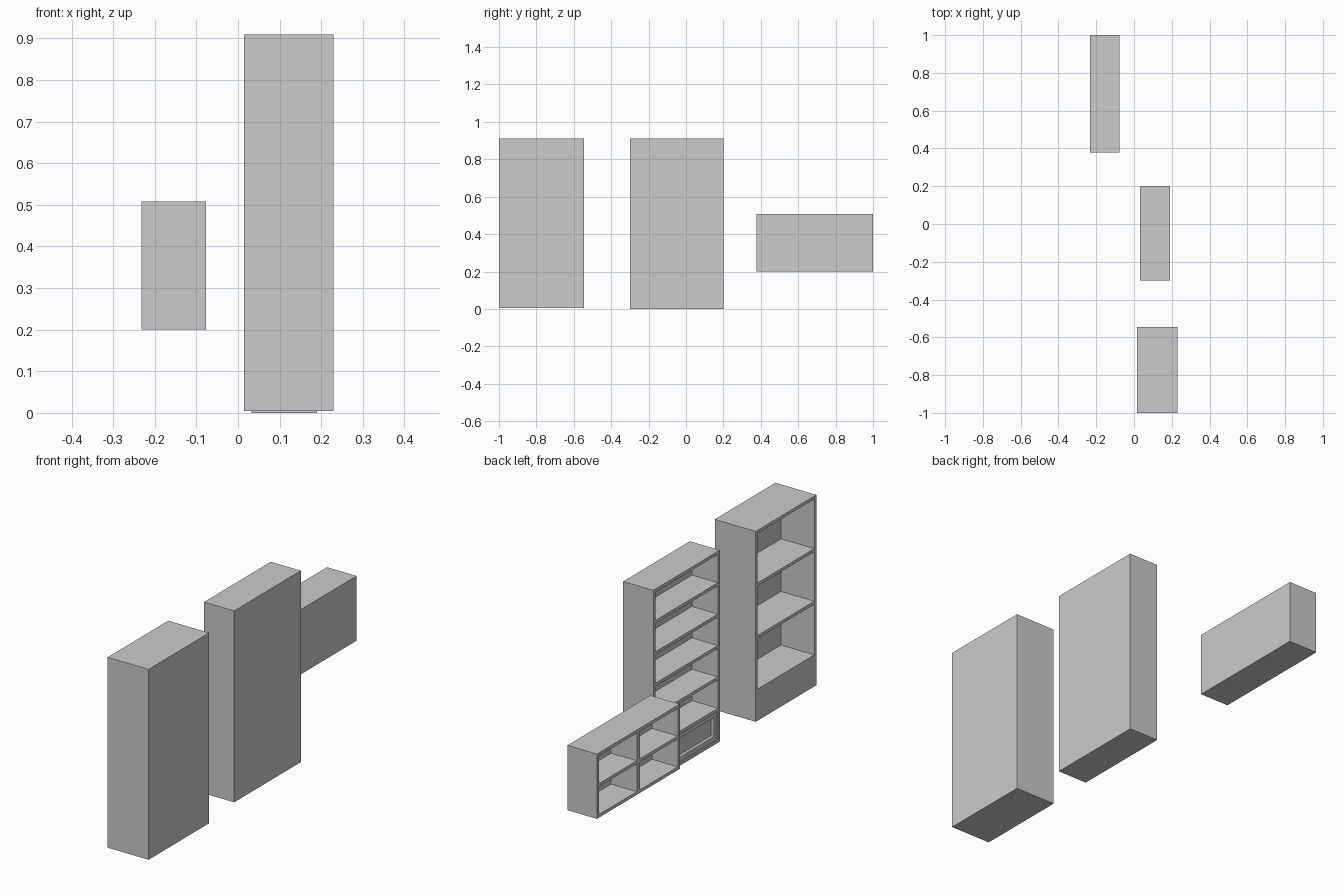
import bpy

if "Cube" in bpy.data.objects:
    bpy.data.objects.remove(bpy.data.objects["Cube"])


def box(name, x, y, z):
    """Axis-aligned board from (min, max) pairs."""
    bpy.ops.mesh.primitive_cube_add(
        size=1, location=[(a + b) / 2 for a, b in (x, y, z)])
    ob = bpy.context.object
    ob.name = name
    ob.scale = [b - a for a, b in (x, y, z)]
    bpy.ops.object.transform_apply(location=False, rotation=False, scale=True)
    return ob


def carcass(name, x, y, z, t, back, bottom=None):
    """Case open towards -x: two sides, top, bottom and back panel."""
    for side, ys in (("front", (y[0], y[0] + t)), ("rear", (y[1] - t, y[1]))):
        box(f"{name}_{side}_side", x, ys, z)
    inner = (y[0] + t, y[1] - t)
    floor = z[0] + (bottom or t)
    box(f"{name}_top", x, inner, (z[1] - t, z[1]))
    box(f"{name}_base", x, inner, (z[0], floor))
    box(f"{name}_back", (x[1] - back, x[1]), inner, (floor, z[1] - t))
    return inner


T = 0.015

# Wide bookcase with tall plinth
x = (0.015, 0.23)
inner = carcass("wide_bookcase", x, (-1.0, -0.545), (0.005, 0.91), T, 0.04, 0.15)
for i, top in enumerate((0.41, 0.66)):
    box(f"wide_bookcase_shelf_{i}", (x[0], 0.19), inner, (top - T, top))

# Tall bookcase with five shelves
x = (0.032, 0.19)
inner = carcass("tall_bookcase", x, (-0.3, 0.2), (0.0, 0.91), T, 0.022)
pitch = (0.91 - T) / 6
for i in range(1, 6):
    box(f"tall_bookcase_shelf_{i}", (x[0], 0.168), inner,
        (i * pitch, i * pitch + T))

# Framed panel closing the lowest bay
y0, y1 = inner
z0, z1, w = T, pitch, 0.022
fx = (0.037, 0.06)
box("panel_bottom_rail", fx, inner, (z0, z0 + w))
box("panel_top_rail", fx, inner, (z1 - w, z1))
box("panel_front_stile", fx, (y0, y0 + w), (z0 + w, z1 - w))
box("panel_rear_stile", fx, (y1 - w, y1), (z0 + w, z1 - w))
box("panel_centre", (0.052, 0.06), (y0 + w, y1 - w), (z0 + w, z1 - w))

# Low wall cabinet with four cubbies
x = (-0.232, -0.077)
inner = carcass("wall_cabinet", x, (0.378, 1.0), (0.2, 0.508), T, 0.02)
mid = sum(inner) / 2
box("wall_cabinet_divider", (x[0], -0.097), (mid - 0.012, mid + 0.012),
    (0.2 + T, 0.508 - T))
for n, ys in (("front", (inner[0], mid - 0.012)), ("rear", (mid + 0.012, inner[1]))):
    box(f"wall_cabinet_{n}_shelf", (x[0], -0.097), ys, (0.347, 0.362))
